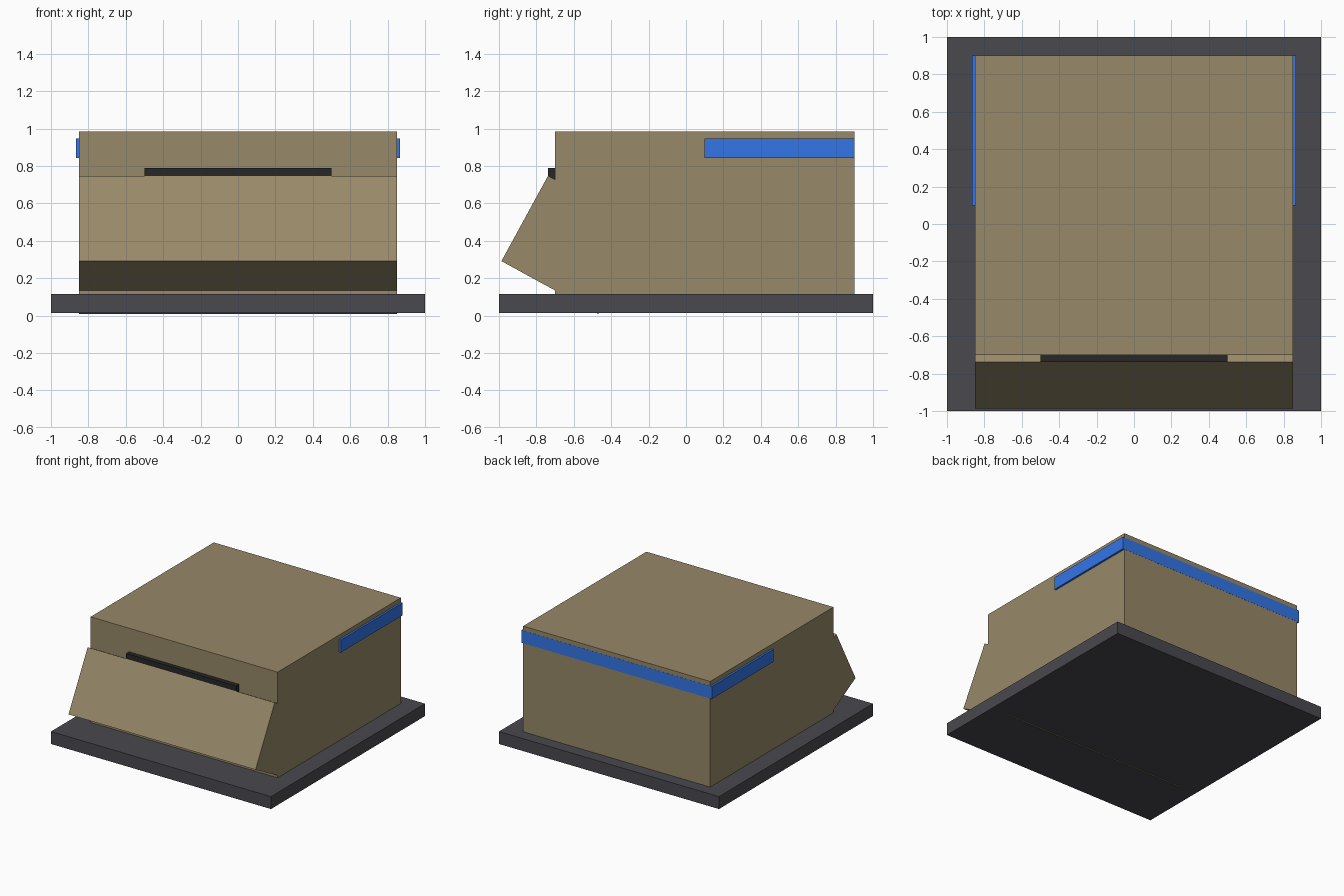
import bpy
from mathutils import Matrix, Vector

cube = bpy.data.objects.get("Cube")
if cube:
    bpy.data.objects.remove(cube, do_unlink=True)


def material(name, colour):
    mat = bpy.data.materials.new(name)
    mat.use_nodes = True
    mat.diffuse_color = (*colour, 1)
    bsdf = next(n for n in mat.node_tree.nodes if n.type == 'BSDF_PRINCIPLED')
    bsdf.inputs["Base Color"].default_value = (*colour, 1)
    return mat


def box(name, low, high, mat):
    """Box between two opposite corners."""
    low, high = Vector(low), Vector(high)
    bpy.ops.mesh.primitive_cube_add(size=1)
    obj = bpy.context.object
    obj.name = name
    obj.data.transform(Matrix.Translation((low + high) / 2)
                       @ Matrix.Diagonal((*(high - low), 1)))
    obj.data.materials.append(mat)
    return obj


tan = material("tan", (0.31, 0.25, 0.14))
charcoal = material("charcoal", (0.067, 0.065, 0.077))
black = material("black", (0.02, 0.02, 0.02))
blue = material("blue", (0.033, 0.18, 0.80))

# Base slab and main housing
box("base", (-1, -1, 0.013), (1, 1, 0.115), charcoal)
box("housing", (-0.85, -0.7, 0.1), (0.85, 0.9, 0.983), tan)

# Tilted front panel, hinged at its lower front edge
panel = box("front_panel", (-0.85, 0, 0), (0.85, 0.59, 0.52), tan)
panel.rotation_euler.x = -0.5
panel.location = (0, -0.987, 0.291)

# Dark slot resting above the panel
box("slot", (-0.5, -0.738, 0.70), (0.5, -0.66, 0.79), black)

# Blue band wrapping the sides and the back
box("blue_band", (-0.866, 0.1, 0.843), (0.866, 0.901, 0.946), blue)
